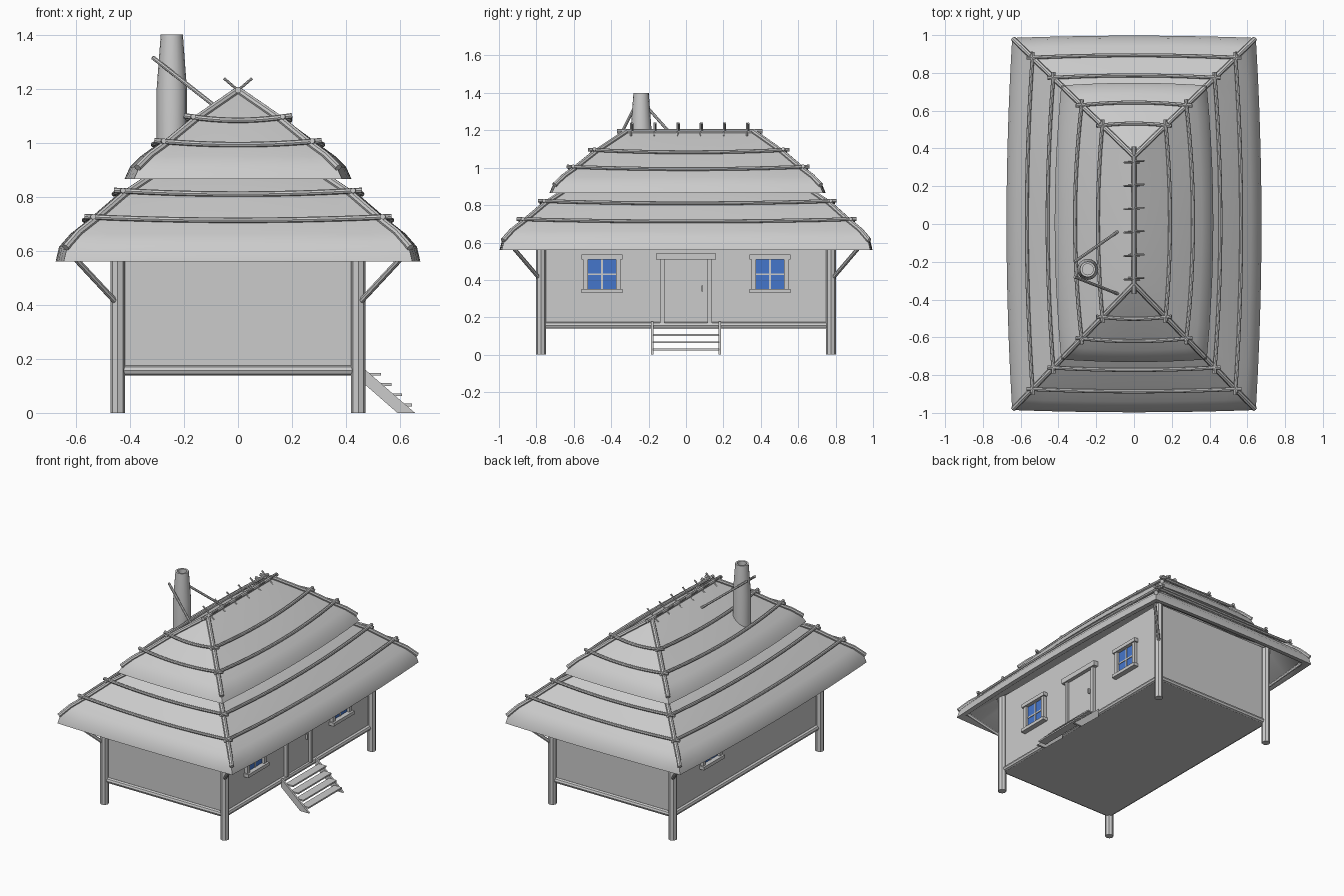
import bpy, bmesh, math
from mathutils import Vector

cube = bpy.data.objects.get("Cube")
if cube:
    bpy.data.objects.remove(cube)


def material(name, rgb):
    m = bpy.data.materials.new(name)
    m.use_nodes = True
    m.diffuse_color = (*rgb, 1)
    m.node_tree.nodes["Principled BSDF"].inputs["Base Color"].default_value = (*rgb, 1)
    return m


GREY = material("plain grey", (0.6, 0.6, 0.6))
BLUE = material("window blue", (0.06, 0.18, 0.6))


def add(name, mesh, mat=GREY, smooth=False):
    ob = bpy.data.objects.new(name, mesh)
    bpy.context.collection.objects.link(ob)
    mesh.materials.clear()
    mesh.materials.append(mat)
    if smooth:
        mesh.shade_smooth()
        mesh.set_sharp_from_angle(angle=math.radians(35))
    return ob


def from_bmesh(name, bm, mat=GREY, smooth=False):
    bmesh.ops.recalc_face_normals(bm, faces=bm.faces)
    mesh = bpy.data.meshes.new(name)
    bm.to_mesh(mesh)
    bm.free()
    return add(name, mesh, mat, smooth)


def box(name, lo, hi, mat=GREY):
    """Box between two opposite corners."""
    bm = bmesh.new()
    bmesh.ops.create_cube(bm, size=1)
    lo, hi = Vector(lo), Vector(hi)
    for v in bm.verts:
        v.co = Vector([(a + b) / 2 + c * abs(b - a) for a, b, c in zip(lo, hi, v.co)])
    return from_bmesh(name, bm, mat)


def rod(name, points, radius):
    """Round pole along a path."""
    cu = bpy.data.curves.new(name, "CURVE")
    cu.dimensions = "3D"
    cu.bevel_depth, cu.bevel_resolution, cu.use_fill_caps = radius, 2, True
    sp = cu.splines.new("POLY")
    sp.points.add(len(points) - 1)
    for p, co in zip(sp.points, points):
        p.co = (*co, 1)
    tmp = bpy.data.objects.new(name, cu)
    mesh = bpy.data.meshes.new_from_object(tmp)
    bpy.data.objects.remove(tmp)
    return add(name, mesh, GREY, True)


# Roof plan: rectangular rings with outward-bowed sides and a straight hip line
def side_point(side, t, hx, z, bow):
    hy, off = hx + 0.34, 0.02 * (1 - hx / 0.65)
    b = bow * min(1, hx / 0.25) * (1 - t * t)
    x, y = [(hx + b, hy * t), (-hx * t, hy + 0.4 * b),
            (-hx - b, -hy * t), (hx * t, -hy - 0.4 * b)][side]
    return Vector((x, y + off, z))


def roof_tier(name, profile, bow, seg=10):
    bm = bmesh.new()
    rings = [[bm.verts.new(side_point(s, -1 + 2 * i / seg, hx, z, bow))
              for s in range(4) for i in range(seg)] for hx, z in profile]
    n = 4 * seg
    for a, b in zip(rings, rings[1:]):
        for i in range(n):
            bm.faces.new((a[i], a[(i + 1) % n], b[(i + 1) % n], b[i]))
    bmesh.ops.remove_doubles(bm, verts=bm.verts, dist=0.0005)
    return from_bmesh(name, bm, GREY, True)


# Profiles run from the underside, round the eave, up to the top
lower = [(0.645, 0.56), (0.632, 0.615), (0.59, 0.663), (0.53, 0.71), (0.42, 0.805), (0.30, 0.885)]
upper = [(0.385, 0.865), (0.365, 0.91), (0.325, 0.95), (0.27, 0.99), (0.16, 1.08), (0.0, 1.19)]
roof_tier("lower_thatch", [(0.28, 0.80), (0.43, 0.71), (0.61, 0.565)] + lower, 0.03)
roof_tier("upper_thatch", [(0.20, 0.95), (0.35, 0.87)] + upper, 0.035)

# Hip poles on the four corners of each tier
for tier, prof in (("lower", lower), ("upper", upper)):
    for sx in (-1, 1):
        for sy in (-1, 1):
            path = []
            for hx, z in prof[1:]:
                path.append((sx * hx, sy * (hx + 0.34) + 0.02 * (1 - hx / 0.65), z + 0.004))
            a, b = Vector(path[0]), Vector(path[1])
            path[0] = a + (a - b).normalized() * 0.012
            rod(tier + "_hip_pole", path, 0.014)

# Horizontal thatch poles round the roof
for hx, z, bow in ((0.53, 0.715, 0.03), (0.42, 0.812, 0.03), (0.27, 0.995, 0.035), (0.16, 1.085, 0.035)):
    for s in range(4):
        reach = 1 + 0.03 / (hx if s % 2 else hx + 0.34)
        pts = []
        for i in range(13):
            t = reach * (i / 6 - 1)
            pts.append(side_point(s, t, hx + 0.008, z + 0.012 * t * t - 0.002, bow))
        rod("thatch_pole", pts, 0.010)

# Ridge pole with crossed pegs
rod("ridge_pole", [(0, -0.37, 1.195), (0, 0.41, 1.195)], 0.012)
for i in range(6):
    y = -0.29 + i * 0.124
    for s in (-1, 1):
        rod("ridge_peg", [(s * 0.052, y + s * 0.004, 1.238), (-s * 0.03, y + s * 0.004, 1.168)], 0.005)

# Hollow tapered chimney with two stay poles
cx, cy = -0.245, -0.24
bm = bmesh.new()
rings = []
for r, z in ((0.056, 0.93), (0.056, 1.2), (0.041, 1.4), (0.029, 1.4), (0.029, 1.25)):
    rings.append([bm.verts.new((cx + r * math.cos(k * math.pi / 8), cy + r * math.sin(k * math.pi / 8), z))
                  for k in range(16)])
for a, b in zip(rings, rings[1:]):
    for k in range(16):
        bm.faces.new((a[k], a[(k + 1) % 16], b[(k + 1) % 16], b[k]))
bm.faces.new(rings[-1])
bm.faces.new(rings[0])
from_bmesh("chimney", bm, GREY, True)
for ya, yb in ((-0.04, -0.20), (-0.37, -0.28)):
    rod("chimney_stay", [(-0.085, ya, 1.135), (-0.315, yb, 1.315)], 0.008)

# Walls, floor beams, posts and eave braces
box("house_walls", (-0.435, -0.765, 0.14), (0.435, 0.765, 0.70))
for s in (-1, 1):
    rod("side_sill_beam", [(s * 0.437, -0.76, 0.157), (s * 0.437, 0.76, 0.157)], 0.018)
    rod("end_sill_beam", [(-0.43, s * 0.767, 0.157), (0.43, s * 0.767, 0.157)], 0.018)
    for t in (-1, 1):
        rod("corner_post", [(s * 0.445, t * 0.775, 0), (s * 0.445, t * 0.775, 0.69)], 0.027)
        rod("eave_brace", [(s * 0.452, t * 0.785, 0.41), (s * 0.61, t * 0.93, 0.58)], 0.011)


# Windows: glass, glazing bars and a timber surround on the long walls
def window(side, y, z):
    def part(name, y0, y1, z0, z1, depth, mat=GREY):
        box(name, (side * 0.43, y + y0, z + z0), (side * (0.435 + depth), y + y1, z + z1), mat)
    part("window_glass", -0.08, 0.08, -0.08, 0.085, 0.004, BLUE)
    part("window_bar_upright", -0.005, 0.005, -0.08, 0.085, 0.008)
    part("window_bar_level", -0.08, 0.08, -0.005, 0.005, 0.008)
    for s in (-1, 1):
        part("window_jamb", s * 0.0875 - 0.0125, s * 0.0875 + 0.0125, -0.09, 0.09, 0.022)
    part("window_lintel", -0.11, 0.11, 0.08, 0.105, 0.03)
    part("window_sill", -0.11, 0.11, -0.10, -0.078, 0.035)


window(1, -0.45, 0.43)
window(1, 0.45, 0.43)
window(-1, 0.37, 0.45)

# Door with frame and handle
box("door", (0.43, -0.115, 0.175), (0.442, 0.115, 0.51))
for s in (-1, 1):
    box("door_jamb", (0.43, s * 0.127 - 0.011, 0.17), (0.458, s * 0.127 + 0.011, 0.52))
box("door_lintel", (0.43, -0.16, 0.508), (0.468, 0.16, 0.542))
box("door_handle", (0.44, 0.083, 0.338), (0.455, 0.091, 0.37))

# Stairs: two slanted stringers and four treads
for s in (-1, 1):
    bm = bmesh.new()
    f = bm.faces.new([bm.verts.new((x, s * 0.18 - 0.007, z)) for x, z in
                      ((0.45, 0.178), (0.655, 0), (0.59, 0), (0.45, 0.122))])
    ext = bmesh.ops.extrude_face_region(bm, geom=[f])["geom"]
    bmesh.ops.translate(bm, vec=(0, 0.014, 0), verts=[v for v in ext if isinstance(v, bmesh.types.BMVert)])
    from_bmesh("stair_stringer", bm)
for i in range(4):
    x, z = 0.53 + 0.038 * i, 0.148 - 0.038 * i
    box("stair_tread", (x - 0.055, -0.176, z - 0.01), (x, 0.176, z))
